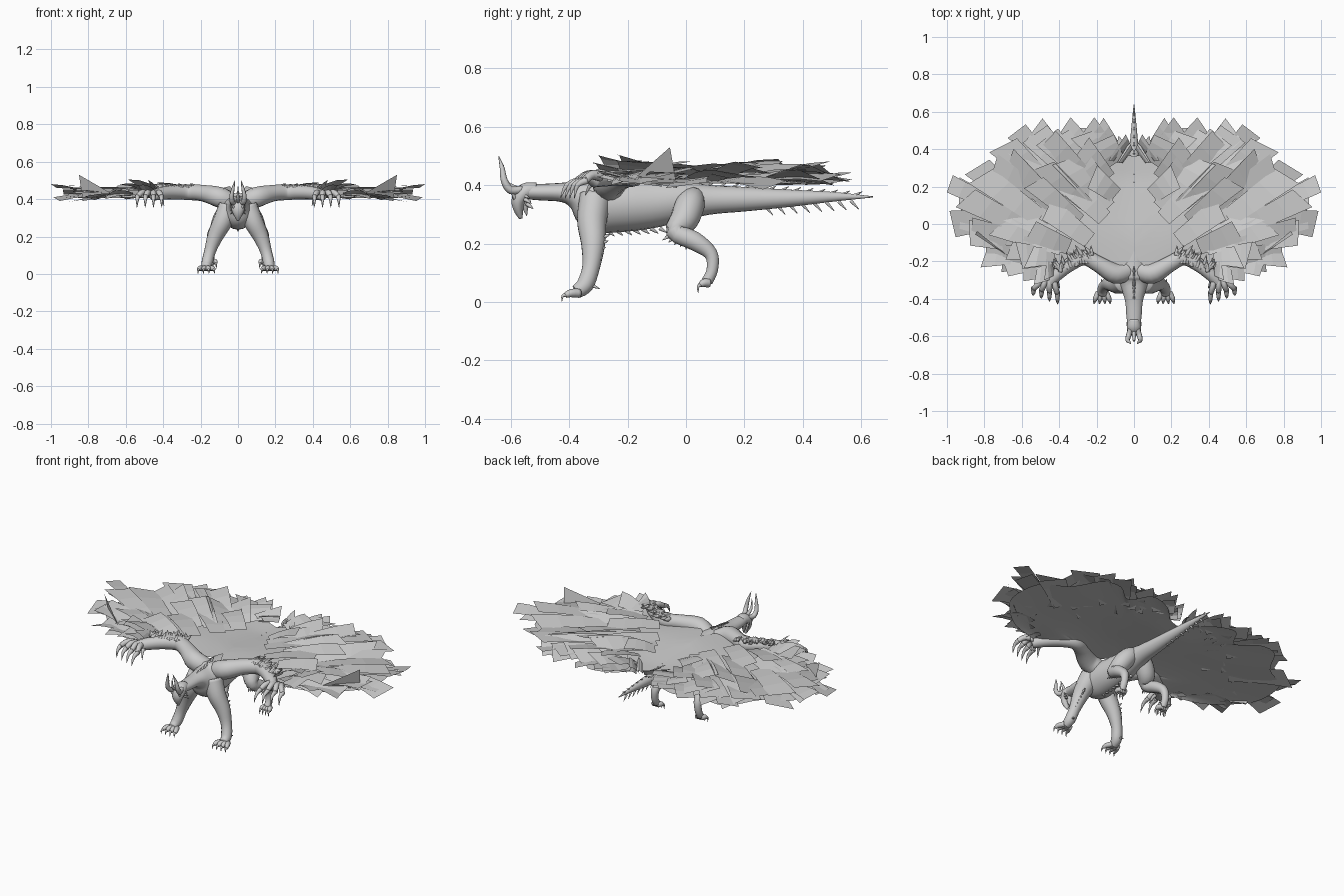
import bpy, bmesh, math, random
from mathutils import Vector

cube = bpy.data.objects.get("Cube")
if cube:
    bpy.data.objects.remove(cube, do_unlink=True)
random.seed(11)

grey = bpy.data.materials.new("plain_grey")
grey.use_nodes = True
grey.diffuse_color = (0.6, 0.6, 0.6, 1)
grey.node_tree.nodes["Principled BSDF"].inputs["Base Color"].default_value = (0.6, 0.6, 0.6, 1)

X, Z = Vector((1, 0, 0)), Vector((0, 0, 1))


def spline(pts, t):
    """Smooth curve through tuples of any length, t from 0 to 1."""
    s = min(max(t, 0), 1) * (len(pts) - 1)
    i = min(int(s), len(pts) - 2)
    u = s - i
    a, b, c, d = (pts[min(max(k, 0), len(pts) - 1)] for k in (i - 1, i, i + 1, i + 2))
    return [q + 0.5 * u * (r - p + u * (2 * p - 5 * q + 4 * r - w + u * (3 * (q - r) + w - p)))
            for p, q, r, w in zip(a, b, c, d)]


def tube(bm, pts, ref=X, sides=12, steps=4):
    """Loft of rings through (x, y, z, radius[, second radius])."""
    n = (len(pts) - 1) * steps
    rows = [spline(pts, k / n) for k in range(n + 1)]
    mids = [Vector(r[:3]) for r in rows]
    rings = []
    for k, r in enumerate(rows):
        d = (mids[min(k + 1, n)] - mids[max(k - 1, 0)]).normalized()
        u = (ref - d * ref.dot(d)).normalized()
        v = d.cross(u)
        ra, rb = max(r[3], 0.0008), max(r[-1], 0.0008)
        rings.append([bm.verts.new(mids[k] + u * ra * math.cos(a) + v * rb * math.sin(a))
                      for a in (math.tau * i / sides for i in range(sides))])
    for p, q in zip(rings, rings[1:]):
        for i in range(sides):
            j = (i + 1) % sides
            bm.faces.new((p[i], p[j], q[j], q[i]))
    bm.faces.new(rings[0][::-1])
    bm.faces.new(rings[-1])


def spike(bm, base, tip, r, bend=(0, 0, 0)):
    """Tapered claw or quill, bowed at the middle."""
    mid = (Vector(base) + Vector(tip)) / 2 + Vector(bend)
    tube(bm, [(*base, r), (*mid, r * 0.65), (*tip, 0.001)], X, 6, 3)


def finish(name, bm, mirror=True, smooth=True):
    me = bpy.data.meshes.new(name)
    bm.to_mesh(me)
    bm.free()
    me.materials.append(grey)
    for p in me.polygons:
        p.use_smooth = smooth
    ob = bpy.data.objects.new(name, me)
    bpy.context.collection.objects.link(ob)
    if mirror:
        m = ob.modifiers.new("Mirror", 'MIRROR')
        m.use_mirror_merge = False


# Neck, trunk and tail in one loft
bm = bmesh.new()
tube(bm, [(0, y, z, rx, rz) for y, z, rx, rz in (
    (-.56, .378, .03, .025), (-.5, .376, .04, .028), (-.42, .375, .046, .034),
    (-.37, .365, .06, .055), (-.31, .338, .085, .095), (-.22, .335, .088, .095),
    (-.12, .338, .078, .086), (-.02, .347, .066, .071), (.08, .35, .051, .051),
    (.2, .352, .04, .042), (.35, .355, .029, .03), (.5, .36, .016, .017), (.64, .36, .002, .002))],
    sides=20)
finish("body_and_tail", bm, mirror=False)

# Tucked head with beak and lower jaw
bm = bmesh.new()
tube(bm, [(0, -.51, .385, .028, .024), (0, -.55, .378, .038, .03), (0, -.572, .35, .036, .026),
          (0, -.574, .318, .025, .018), (0, -.565, .285, .006, .006)], sides=14)
spike(bm, (0, -.545, .35), (0, -.545, .295), .018, (0, -.005, 0))
spike(bm, (0, -.575, .385), (0, -.625, .47), .012, (0, -.02, -.015))
finish("head", bm, mirror=False)

# Horns, brow and cheek quills
bm = bmesh.new()
tube(bm, [(.018, -.56, .385, .014), (.03, -.6, .383, .014), (.034, -.622, .415, .012),
          (.026, -.63, .46, .008), (.016, -.642, .5, .001)], sides=8)
for k in range(3):
    spike(bm, (.025, -.56 + .008 * k, .368 - .016 * k), (.04, -.535 + .006 * k, .355 - .018 * k), .009)
spike(bm, (.022, -.585, .355), (.036, -.6, .38), .008)
finish("horns_and_quills", bm)

# Quills along the back, belly and tail
bm = bmesh.new()
for k in range(13):
    y = .06 + .042 * k
    r = .048 - .07 * (y - .06)
    if y > .25:
        spike(bm, (0, y, .357 - r * .8), (0, y + .028, .33 - r), .007)
    spike(bm, (0, y, .35 + r * .75), (0, y + .04, .365 + r), .008)
for k in range(9):
    y = -.27 + .03 * k
    spike(bm, (0, y, .247 + .001 * k), (0, y + .025, .225 + .002 * k), .009)
for k in range(6):
    y = -.42 + .03 * k
    spike(bm, (0, y, .395 + .005 * k), (0, y + .045, .42 + .006 * k), .01)
finish("spine_quills", bm, mirror=False)


def toes(bm, cx, cy, z, reach, floor, spread):
    """Four toes with hooked claws."""
    for k in range(4):
        o = (k - 1.5) * spread
        tube(bm, [(cx + o * .6, cy, z, .016), (cx + o * 1.1, cy - reach * .5, z, .014),
                  (cx + o * 1.3, cy - reach * .8, z - .008, .009)], X, 8, 3)
        spike(bm, (cx + o * 1.3, cy - reach * .75, z - .006),
              (cx + o * 1.4, cy - reach, floor), .008, (0, -.005, .008))


# Front legs
bm = bmesh.new()
tube(bm, [(.05, -.31, .36, .055), (.082, -.322, .28, .052), (.122, -.318, .2, .042),
          (.15, -.325, .12, .031), (.165, -.345, .06, .03), (.17, -.375, .035, .024)], sides=14)
toes(bm, .17, -.365, .03, .06, .001, .021)
for k in range(6):
    z = .22 - .022 * k
    spike(bm, (.122 + .007 * k, -.29 - .005 * k, z), (.13 + .007 * k, -.258 - .008 * k, z + .012), .01)
spike(bm, (.165, -.33, .06), (.175, -.295, .045), .009)
finish("front_leg", bm)

# Hind legs
bm = bmesh.new()
tube(bm, [(.02, .03, .365, .035), (.055, .015, .335, .05), (.09, -.005, .285, .05),
          (.118, -.035, .24, .034), (.133, .03, .208, .033), (.14, .085, .165, .024),
          (.145, .09, .11, .02), (.145, .072, .07, .02)], sides=14)
toes(bm, .145, .078, .065, .036, .03, .014)
for k in range(5):
    spike(bm, (.115, -.045 + .012 * k, .235 - .005 * k), (.125, -.08 + .02 * k, .212 - .008 * k), .011)
spike(bm, (.145, .088, .09), (.147, .108, .14), .01)
finish("hind_leg", bm)

# Wing arms with thick hooked fingers
bm = bmesh.new()
tube(bm, [(.03, -.25, .38, .05), (.1, -.265, .41, .055), (.19, -.215, .432, .044), (.265, -.18, .437, .042),
          (.34, -.215, .437, .038), (.41, -.27, .43, .034), (.455, -.32, .42, .028)], Z, 14)
for k in range(4):
    x = .432 + .02 * k
    dx = (k - 1) * .011
    tube(bm, [(x, -.29, .43, .018), (x + dx, -.335 + .004 * k, .435, .016),
              (x + dx * 2, -.37 + .008 * k, .415, .014)], Z, 8, 3)
    spike(bm, (x + dx * 2, -.362 + .008 * k, .417), (x + dx * 2.2, -.43 + .016 * k, .355), .015,
          (0, -.012, .014))
spike(bm, (.42, -.285, .42), (.395, -.345, .365), .014, (0, -.01, .01))
# Shaggy tufts over the forearm
for k in range(36):
    t = random.random()
    base = Vector((.22 + .2 * t, -.185 - .085 * max(0, t - .25) + random.uniform(-.025, .02), .462))
    spike(bm, base, base + Vector((random.uniform(-.01, .04), random.uniform(.03, .06),
                                   random.uniform(.004, .022))), .014)
finish("wing_arm", bm)

# Wing sheet between the root line and the feather line
root = [(0, .36), (0, .26), (0, .16), (0, .05), (0, -.05), (0, -.14), (.05, -.22),
        (.13, -.235), (.21, -.19), (.28, -.175), (.34, -.21), (.41, -.26)]
edge = [(.07, .38), (.18, .5), (.33, .55), (.42, .44), (.55, .54), (.68, .53),
        (.78, .37), (.94, .26), (.95, .04), (.85, -.1), (.7, -.21), (.5, -.27)]


def wing_point(t, s):
    a, b = Vector(spline(root, t)), Vector(spline(edge, t))
    p = a.lerp(b, s)
    back = max(0, min(1, (.25 - p.y) / .3)) * max(0, 1 - p.x * 1.5)
    return Vector((p.x, p.y, .4 + .03 * back + .018 * math.sin(math.pi * min(1, s)) * min(1, p.x * 4)))


bm = bmesh.new()
nt, ns = 44, 8
grid = [[bm.verts.new(wing_point(i / nt, .9 * j / ns)) for j in range(ns + 1)] for i in range(nt + 1)]
for i in range(nt):
    for j in range(ns):
        f = bm.faces.new((grid[i][j], grid[i + 1][j], grid[i + 1][j + 1], grid[i][j + 1]))
        f.normal_update()
        if f.normal.z < 0:
            f.normal_flip()
finish("wing_sheet", bm)


def feather(bm, base, tip, width, roll):
    """Broad bowed blade with a slanted end, facing up."""
    d = tip - base
    side = (d.cross(Z).normalized() + Z * math.tan(roll)).normalized()
    slant = random.uniform(-.035, .035)
    rows = []
    for k in range(4):
        t = k / 3
        c = base + d * t + Z * .01 * math.sin(math.pi * t)
        w = width * (.36 + .16 * t)
        cut = d.normalized() * slant * t * t
        pair = [c - side * w + cut, c + side * w - cut]
        for p in pair:
            p.x, p.y, p.z = min(p.x, 1), min(p.y, .57), min(max(p.z, .36), .505)
        rows.append([bm.verts.new(p) for p in pair])
    for (a, b), (c, e) in zip(rows, rows[1:]):
        bm.faces.new((a, b, e, c))


# Feather rows, from the outer flight feathers in to the small coverts
bm = bmesh.new()
for start, end, count, width, lift in ((.62, .98, 17, .13, .0), (.5, .88, 14, .14, .01),
                                       (.36, .7, 12, .13, .018), (.24, .54, 10, .11, .024)):
    for k in range(count):
        t = (k + .5 + random.uniform(-.25, .25)) / count
        if t < .25 and start < .3:
            continue
        a = wing_point(t, start) + Z * lift
        b = wing_point(t + random.uniform(-.02, .02), end + random.uniform(-.06, .05))
        b.z = a.z + random.uniform(-.02, .045)
        feather(bm, a, b, width * random.uniform(.8, 1.15), math.radians(random.uniform(-20, 20)))
# One raised blade near the leading edge
bm.faces.new([bm.verts.new(p) for p in ((.66, -.18, .42), (.83, -.03, .39), (.85, -.055, .53))])
# Wing tip blades
feather(bm, Vector((.78, .12, .43)), Vector((.99, .215, .47)), .1, .2)
feather(bm, Vector((.72, .03, .42)), Vector((.97, .0, .4)), .14, -.15)
finish("wing_feathers", bm, smooth=False)
